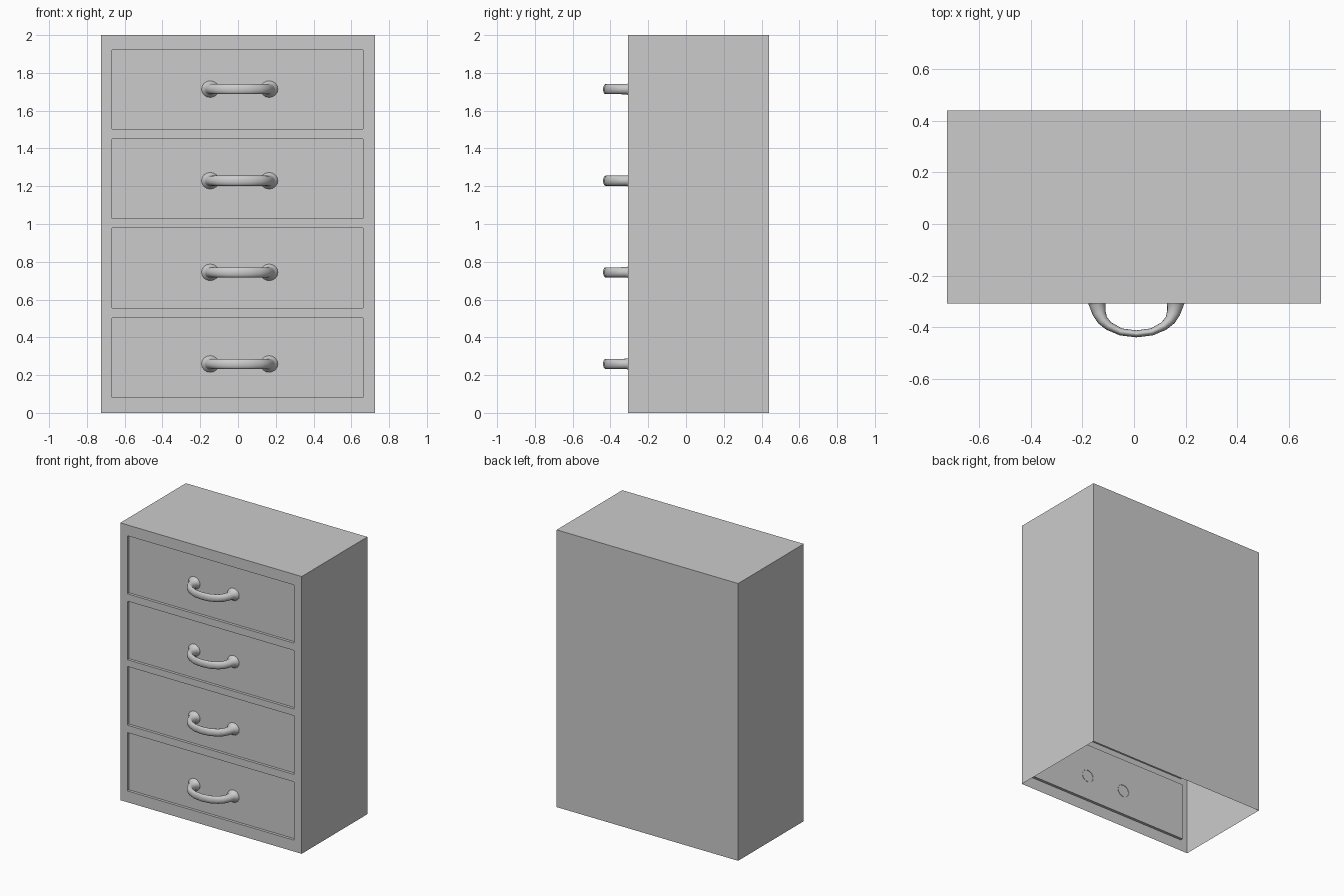
import bpy, bmesh, math
from mathutils import Vector

if "Cube" in bpy.data.objects:
    bpy.data.objects.remove(bpy.data.objects["Cube"])

W, FRONT, BACK, TOP = 0.724, -0.308, 0.44, 2.0     # cabinet limits
PX0, PX1 = -0.668, 0.661                           # drawer opening in x
ROWS = [(0.082, 0.502), (0.556, 0.979), (1.028, 1.45), (1.503, 1.922)]
HANDLE_Z = [0.259, 0.744, 1.229, 1.714]
PANEL = FRONT + 0.02                               # recessed drawer plane
HANDLE_X = 0.009


def make(name, bm):
    mesh = bpy.data.meshes.new(name)
    bmesh.ops.remove_doubles(bm, verts=bm.verts, dist=1e-5)
    bm.to_mesh(mesh)
    bm.free()
    obj = bpy.data.objects.new(name, mesh)
    bpy.context.collection.objects.link(obj)
    return obj


def quad(bm, *pts):
    return bm.faces.new([bm.verts.new(p) for p in pts])


def front_quad(bm, x0, x1, z0, z1, y):
    return quad(bm, (x0, y, z0), (x1, y, z0), (x1, y, z1), (x0, y, z1))


# Cabinet shell: thin walls, open underneath, front frame around the drawers
bm = bmesh.new()
quad(bm, (W, FRONT, 0), (W, BACK, 0), (W, BACK, TOP), (W, FRONT, TOP))
quad(bm, (-W, BACK, 0), (-W, FRONT, 0), (-W, FRONT, TOP), (-W, BACK, TOP))
quad(bm, (W, BACK, 0), (-W, BACK, 0), (-W, BACK, TOP), (W, BACK, TOP))
quad(bm, (-W, FRONT, TOP), (W, FRONT, TOP), (W, BACK, TOP), (-W, BACK, TOP))
xs = [-W, PX0, PX1, W]
zs = [0] + [z for row in ROWS for z in row] + [TOP]
for i in range(3):
    for j in range(len(zs) - 1):
        if not (i == 1 and j % 2 == 1):
            front_quad(bm, xs[i], xs[i + 1], zs[j], zs[j + 1], FRONT)
make("cabinet_shell", bm)


# Drawer front: recessed panel with the four narrow walls of its opening
def drawer(index, z0, z1):
    bm = bmesh.new()
    front_quad(bm, PX0, PX1, z0, z1, PANEL)
    rim = [(PX0, z0), (PX1, z0), (PX1, z1), (PX0, z1)]
    for (xa, za), (xb, zb) in zip(rim, rim[1:] + rim[:1]):
        quad(bm, (xa, FRONT, za), (xb, FRONT, zb), (xb, PANEL, zb), (xa, PANEL, za))
    make(f"drawer_front_{index}", bm)


# Handle: bowed bar swept along a path, flaring into round feet
# Half path: offset from centre, y, radius in plan, radius in z
HALF = [(0.156, PANEL + 0.003, 0.047, 0.045),
        (0.156, PANEL - 0.005, 0.045, 0.043),
        (0.153, PANEL - 0.012, 0.036, 0.034),
        (0.151, -0.312, 0.032, 0.028),
        (0.144, -0.345, 0.026, 0.027),
        (0.131, -0.372, 0.021, 0.027),
        (0.107, -0.395, 0.017, 0.027),
        (0.060, -0.418, 0.014, 0.027)]
PATH = HALF + [(0, -0.4255, 0.0135, 0.027)] + [(-x, y, a, b) for x, y, a, b in HALF[::-1]]


def handle(index, z, sides=16):
    bm = bmesh.new()
    pts = [Vector((p[0], p[1], 0)) for p in PATH]
    rings = []
    for k, (x, y, ra, rz) in enumerate(PATH):
        t = (pts[min(k + 1, len(pts) - 1)] - pts[max(k - 1, 0)]).normalized()
        if k in (0, 1, 2, len(pts) - 3, len(pts) - 2, len(pts) - 1):
            t = Vector((0, -1 if k < 3 else 1, 0))      # feet stay square to the panel
        n = Vector((-t.y, t.x, 0))
        ring = []
        for s in range(sides):
            a = 2 * math.pi * s / sides
            p = pts[k] + n * ra * math.cos(a)
            ring.append(bm.verts.new((p.x + HANDLE_X, p.y, z + rz * math.sin(a))))
        rings.append(ring)
    for r0, r1 in zip(rings, rings[1:]):
        for s in range(sides):
            q = (s + 1) % sides
            bm.faces.new((r0[s], r0[q], r1[q], r1[s]))
    bmesh.ops.recalc_face_normals(bm, faces=bm.faces)
    for f in bm.faces:
        f.smooth = True
    make(f"drawer_handle_{index}", bm)


for i, ((z0, z1), hz) in enumerate(zip(ROWS, HANDLE_Z), 1):
    drawer(i, z0, z1)
    handle(i, hz)
